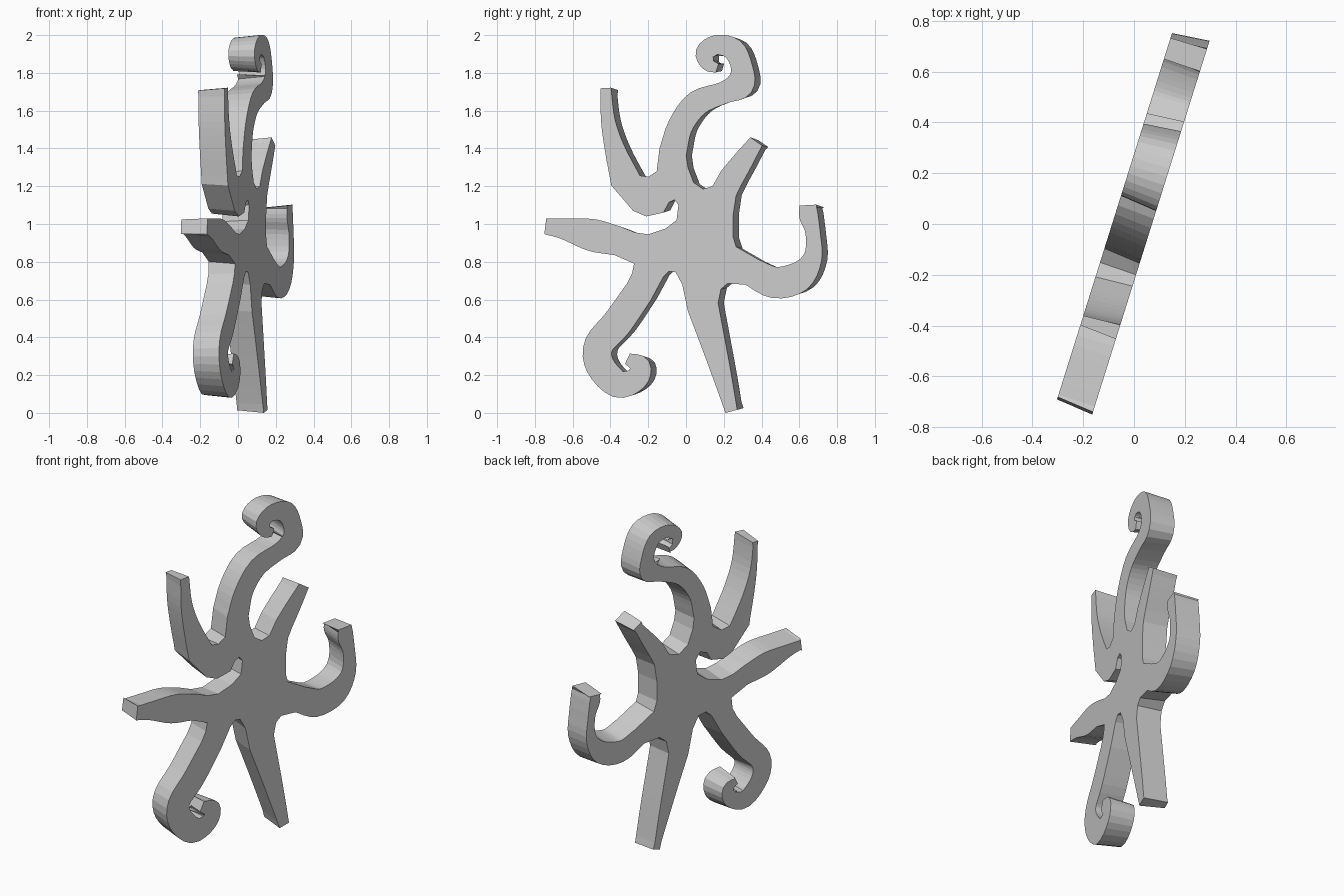
import bpy, bmesh
from mathutils import Vector

if "Cube" in bpy.data.objects:
    bpy.data.objects.remove(bpy.data.objects["Cube"])

STEPS = 4
outline = []          # silhouette of the front face in (y, z), clockwise
body = []             # outline indices of the central body
strips = []           # outline indices of the quads filling the arms


def spline(pts):
    """Smooth (y, z, half width) points with a Catmull-Rom curve."""
    v = [Vector(p) for p in pts]
    v = [2 * v[0] - v[1]] + v + [2 * v[-1] - v[-2]]
    out = []
    for i in range(1, len(v) - 2):
        a, b, c, d = v[i - 1:i + 3]
        for k in range(STEPS):
            t = k / STEPS
            out.append(0.5 * (2 * b + (c - a) * t + (2 * a - 5 * b + 4 * c - d) * t**2
                              + (3 * b - a - 3 * c + d) * t**3))
    return out + [v[-2]]


def arm(spine):
    """Walk up one side of a tapering arm and back down the other."""
    s = spline(spine)
    left, right = [], []
    for i, p in enumerate(s):
        t = (s[min(i + 1, len(s) - 1)] - s[max(i - 1, 0)]).xy.normalized()
        n = Vector((-t.y, t.x)) * p.z
        left.append(p.xy + n)
        right.append(p.xy - n)
    a = len(outline)
    outline.extend(left + right[::-1])
    b = len(outline) - 1
    body.extend((a, b))
    strips.extend((a + i, a + i + 1, b - i - 1, b - i) for i in range(len(s) - 1))


def valley(*pts):
    """Body edge between two neighbouring arms."""
    body.extend(range(len(outline), len(outline) + len(pts)))
    outline.extend(Vector(p) for p in pts)


# upper left arm
arm([(-.32, 1.23, .08), (-.378, 1.40, .053), (-.413, 1.55, .037), (-.425, 1.72, .028)])
valley((-.20, 1.25), (-.155, 1.28))
# top curled arm
arm([(-.07, 1.38, .073), (-.03, 1.52, .066), (.06, 1.64, .067), (.2, 1.695, .058),
     (.285, 1.74, .075), (.295, 1.83, .057), (.25, 1.925, .058), (.16, 1.948, .052),
     (.10, 1.905, .05), (.118, 1.845, .036), (.165, 1.825, .024)])
valley((.01, 1.3), (.04, 1.22), (.09, 1.185), (.14, 1.2))
# upper right arm
arm([(.24, 1.245, .065), (.298, 1.33, .055), (.372, 1.437, .038)])
valley((.265, 1.15), (.25, 1.05), (.25, .93), (.265, .88))
# right hooked arm
arm([(.35, .745, .075), (.47, .69, .083), (.595, .72, .08), (.67, .82, .05),
     (.672, .95, .039), (.65, 1.04, .05), (.645, 1.10, .044)])
valley((.22, .685), (.185, .655))
# lower right leg
arm([(.09, .56, .083), (.135, .4, .068), (.19, .2, .05), (.24, .008, .032)])
valley((-.02, .68), (-.055, .745), (-.09, .75), (-.12, .72))
# lower left curled arm
arm([(-.25, .64, .077), (-.365, .475, .08), (-.462, .36, .077), (-.455, .25, .076),
     (-.36, .153, .073), (-.262, .18, .06), (-.245, .25, .054), (-.31, .287, .03)])
valley((-.285, .74), (-.275, .79))
# left arm
arm([(-.36, .91, .077), (-.5, .942, .085), (-.65, .975, .055), (-.745, .988, .042)])
valley((-.27, .955), (-.2, .945), (-.11, .975), (-.05, 1.02), (-.04, 1.1), (-.06, 1.128),
       (-.09, 1.115), (-.12, 1.06), (-.21, 1.04), (-.28, 1.07))

# thick slab turned about z, with a slightly smaller back face
TURN = 0.314
INSET = 0.015
depth = Vector((-.954, .30, 0)) * 0.15
bm = bmesh.new()
front, back = [], []
n = len(outline)
for i, p in enumerate(outline):
    t = (outline[(i + 1) % n] - outline[i - 1]).normalized()
    q = p + Vector((t.y, -t.x)) * INSET
    front.append(bm.verts.new((-.163 + (p.x + .745) * TURN, p.x, p.y)))
    back.append(bm.verts.new(Vector((-.163 + (q.x + .745) * TURN, q.x, q.y)) + depth))
for loop in [body] + strips:
    bm.faces.new([front[i] for i in reversed(loop)])
    bm.faces.new([back[i] for i in loop])
for i in range(n):
    j = (i + 1) % n
    bm.faces.new((front[i], front[j], back[j], back[i]))
bmesh.ops.recalc_face_normals(bm, faces=bm.faces)
low = min(v.co.z for v in bm.verts)
bmesh.ops.translate(bm, verts=bm.verts, vec=(0, 0, -low))
mesh = bpy.data.meshes.new("curly_star")
bm.to_mesh(mesh)
bm.free()
bpy.context.collection.objects.link(bpy.data.objects.new("curly_star", mesh))
